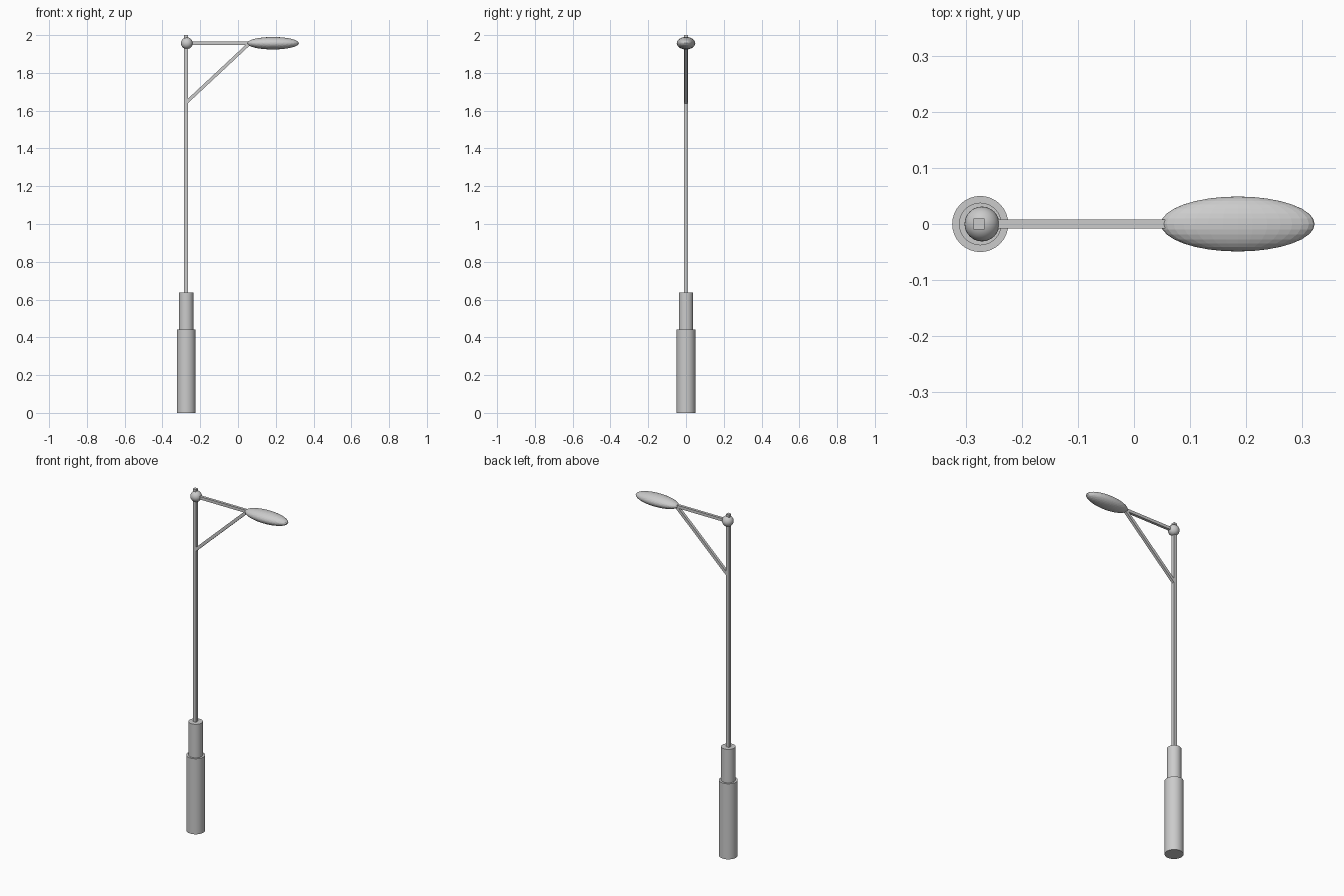
import bpy
from mathutils import Vector

if "Cube" in bpy.data.objects:
    bpy.data.objects.remove(bpy.data.objects["Cube"])

PX = -0.274   # pole axis
HZ = 1.957    # height of arm and lamp


def cylinder(name, r, z0, z1):
    bpy.ops.mesh.primitive_cylinder_add(vertices=32, radius=r, depth=z1 - z0,
                                        location=(PX, 0, (z0 + z1) / 2))
    ob = bpy.context.object
    ob.name = name
    bpy.ops.object.shade_smooth_by_angle()
    return ob


def beam(name, a, b, wide, thick):
    a, b = Vector(a), Vector(b)
    d = b - a
    bpy.ops.mesh.primitive_cube_add(size=1, location=(a + b) / 2)
    ob = bpy.context.object
    ob.name = name
    ob.scale = (thick, wide, d.length)
    ob.rotation_euler = (0, d.angle(Vector((0, 0, 1))), 0)
    return ob


def ellipsoid(name, loc, radii, rot=(0, 0, 0)):
    bpy.ops.mesh.primitive_uv_sphere_add(segments=32, ring_count=16, radius=1,
                                         rotation=rot)
    ob = bpy.context.object
    ob.name = name
    bpy.ops.object.transform_apply(rotation=True)
    ob.location = loc
    ob.scale = radii
    bpy.ops.object.transform_apply(location=False, scale=True)
    return ob


# Stepped base
cylinder("base_lower", 0.05, 0, 0.442)
cylinder("base_upper", 0.038, 0.442, 0.638)

# Square pole with ball joint near the top
beam("pole", (PX - 0.002, 0, 0.60), (PX - 0.002, 0, 2.0), 0.02, 0.02)
ellipsoid("joint_ball", (-0.271, 0, HZ), (0.031, 0.031, 0.031))
bpy.ops.object.shade_smooth_by_angle()

# Horizontal arm and diagonal brace
beam("arm", (PX, 0, HZ), (0.065, 0, HZ), 0.016, 0.017)
beam("brace", (PX, 0, 1.643), (0.058, 0, 1.953), 0.016, 0.017)

# Faceted lamp head, sphere poles along y
ellipsoid("lamp_head", (0.185, 0, HZ), (0.137, 0.049, 0.033), (1.5707963, 0, 0))
